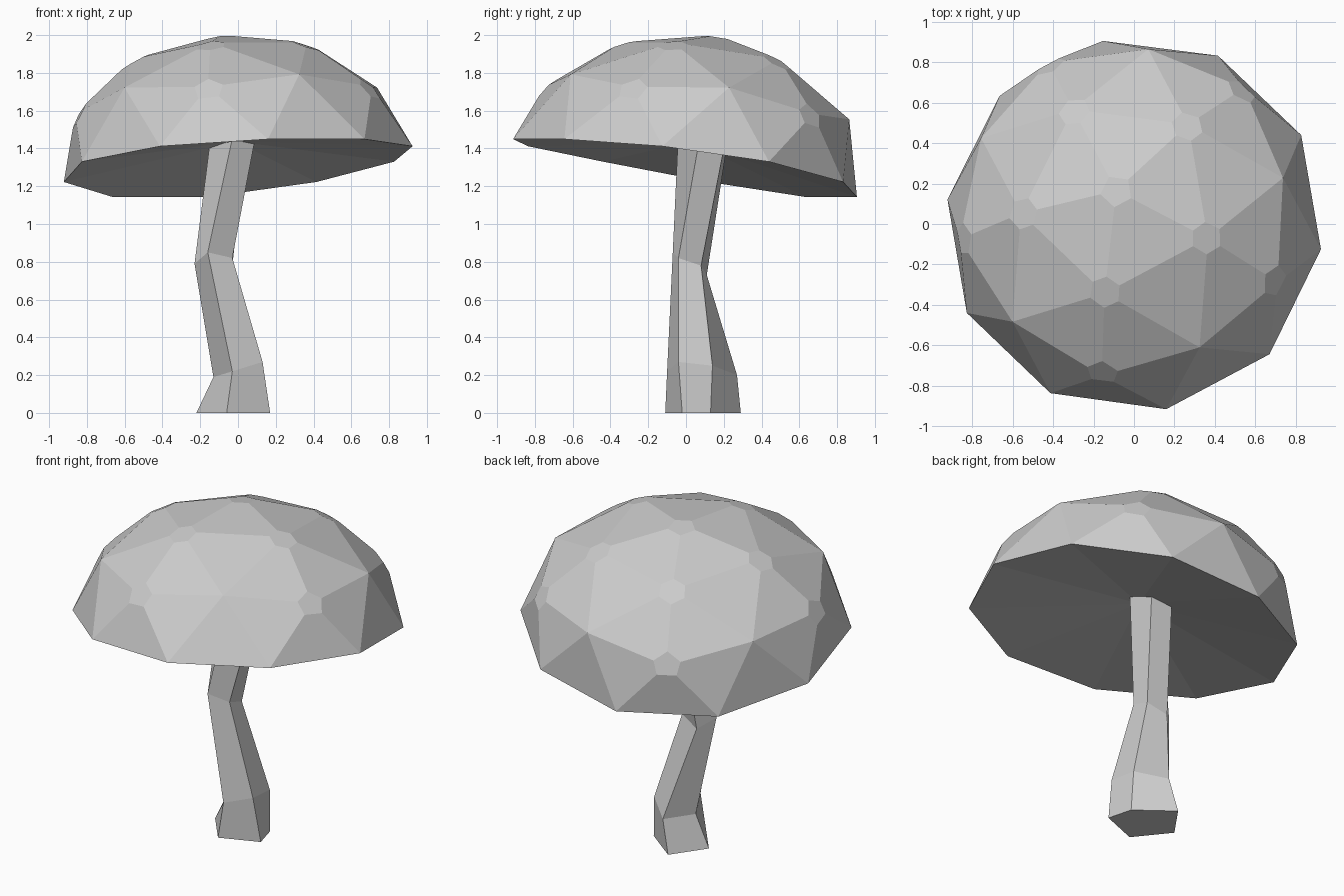
import bpy
import bmesh
from math import radians
from mathutils import Matrix, Vector

default_cube = bpy.data.objects.get("Cube")
if default_cube:
    bpy.data.objects.remove(default_cube, do_unlink=True)


def make_material(name, colour):
    material = bpy.data.materials.new(name)
    material.use_nodes = True
    material.diffuse_color = colour
    material.node_tree.nodes["Principled BSDF"].inputs["Base Color"].default_value = colour
    return material


def finish(bm, name, material):
    """Turn a bmesh into a flat shaded object."""
    bmesh.ops.recalc_face_normals(bm, faces=bm.faces)
    mesh = bpy.data.meshes.new(name)
    bm.to_mesh(mesh)
    bm.free()
    mesh.materials.append(material)
    obj = bpy.data.objects.new(name, mesh)
    bpy.context.collection.objects.link(obj)
    return obj


grey = make_material("plain grey", (0.6, 0.6, 0.6, 1))

# Cap: upper half of a faceted ball, squashed, drooping and leaning to the back right
RADIUS, SQUASH, HOLLOW, BEVEL = 0.936, 0.74, 0.11, 0.083
RIM_CENTRE = Vector((0, 0, 1.33))
LEAN_HEADING, LEAN_ANGLE, LEAN_SHEAR, DROOP = 118, 9.9, 0.1, 0.038

bm = bmesh.new()
bmesh.ops.create_icosphere(bm, subdivisions=2, radius=1)
lower = [v for v in bm.verts if v.co.z < -0.1]
bmesh.ops.delete(bm, geom=lower, context="VERTS")
# vertices on the ribs from the crown get small cut corners
corners = [v for v in bm.verts if v.co.z > 0.1 and abs(v.co.z - 0.526) > 0.03]
# underside: shallow hollow cone from the rim to the stem
rim_edges = [e for e in bm.edges if e.is_boundary]
hub = bm.verts.new((0, 0, HOLLOW / (RADIUS * SQUASH)))
for edge in rim_edges:
    bm.faces.new((*edge.verts, hub))

# bend along the lean direction, kept on local x, then tilt and turn into place
turn = Matrix.Rotation(radians(-26 - LEAN_HEADING), 4, "Z")
size = Matrix.Diagonal((RADIUS, RADIUS, RADIUS * SQUASH, 1))
bmesh.ops.transform(bm, matrix=size @ turn, verts=bm.verts)
for v in bm.verts:
    x, y, z = v.co
    v.co = (x + LEAN_SHEAR * z, y, z - DROOP * (x / RADIUS) ** 2)
place = (Matrix.Translation(RIM_CENTRE)
         @ Matrix.Rotation(radians(LEAN_HEADING), 4, "Z")
         @ Matrix.Rotation(radians(LEAN_ANGLE), 4, "Y"))
bmesh.ops.transform(bm, matrix=place, verts=bm.verts)
bmesh.ops.bevel(bm, geom=corners, offset=BEVEL, offset_type="OFFSET",
                segments=1, affect="VERTICES")
finish(bm, "mushroom_cap", grey)

# Stem: crooked five-sided column through four rings
stem_rings = [
    [(-.06, -.11, 0), (.17, -.02, 0), (.13, .13, 0), (-.08, .29, 0), (-.22, .09, 0)],
    [(-.03, -.1, .22), (.13, -.04, .27), (.12, .14, .25), (-.03, .27, .2), (-.13, .09, .19)],
    [(-.16, -.07, .85), (-.03, -.04, .82), (-.03, .08, .78), (-.15, .11, .73), (-.23, .03, .79)],
    [(-.02, -.04, 1.5), (.1, .08, 1.5), (.05, .22, 1.5), (-.09, .23, 1.5), (-.14, .06, 1.5)],
]
bm = bmesh.new()
rings = [[bm.verts.new(point) for point in ring] for ring in stem_rings]
for below, above in zip(rings, rings[1:]):
    for i in range(len(below)):
        j = (i + 1) % len(below)
        bm.faces.new((below[i], below[j], above[j], above[i]))
bm.faces.new(rings[0])
bm.faces.new(rings[-1])
finish(bm, "mushroom_stem", grey)
